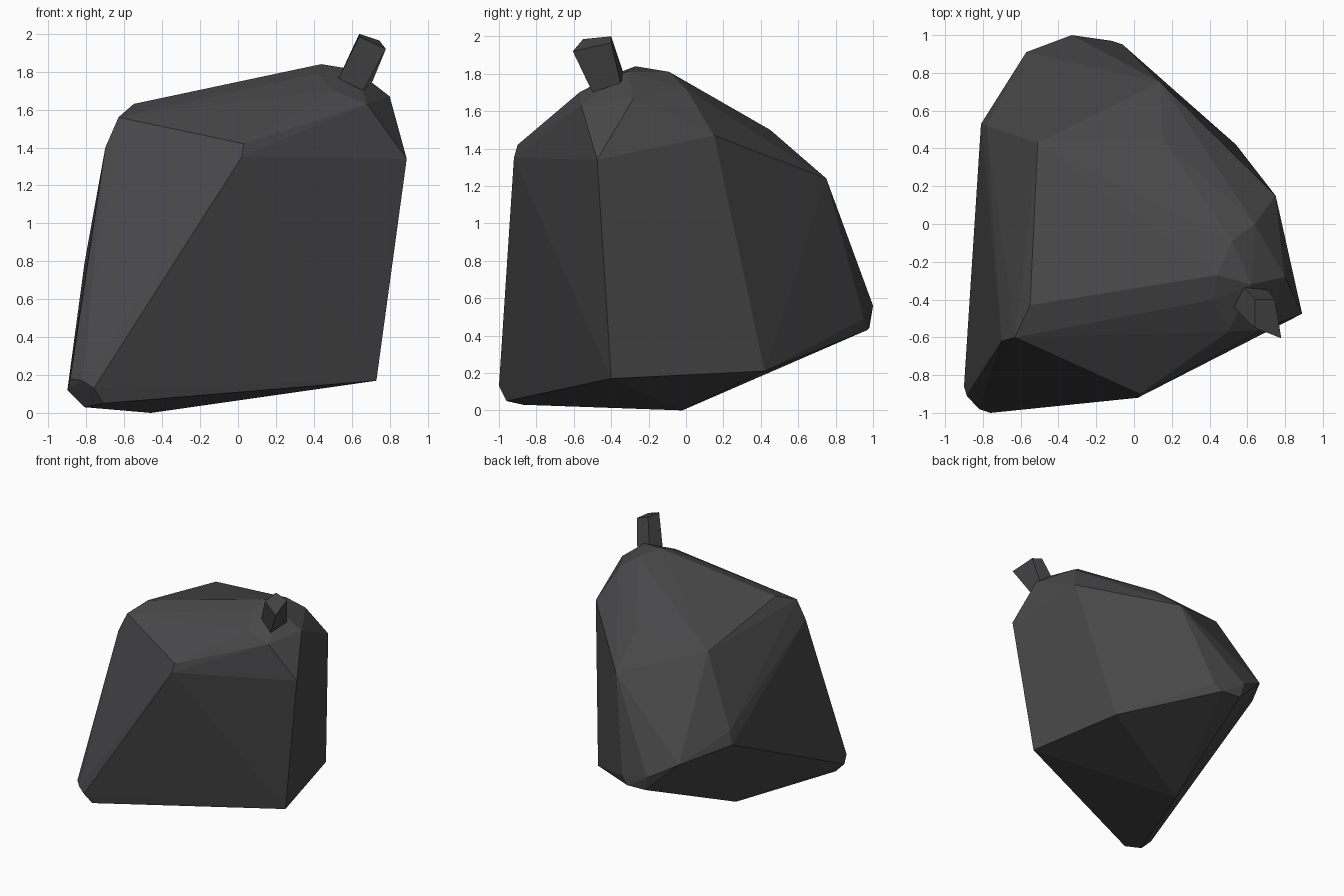
import bpy, bmesh, math

if "Cube" in bpy.data.objects:
    bpy.data.objects.remove(bpy.data.objects["Cube"])

mat = bpy.data.materials.new("dark_stone")
mat.diffuse_color = (0.065, 0.063, 0.066, 1)
mat.use_nodes = True
mat.node_tree.nodes["Principled BSDF"].inputs["Base Color"].default_value = mat.diffuse_color


def finish(name, bm):
    bmesh.ops.recalc_face_normals(bm, faces=bm.faces)
    me = bpy.data.meshes.new(name)
    bm.to_mesh(me)
    bm.free()
    me.materials.append(mat)
    ob = bpy.data.objects.new(name, me)
    bpy.context.collection.objects.link(ob)
    return ob


# Boulder: the worn corners of an irregular block, wrapped in a convex hull
front_foot = [(-.76, -1, .13), (-.71, -.96, .05), (-.81, -.87, .03),
              (-.9, -.86, .12), (-.885, -.91, .18), (-.82, -.98, .17)]
base = [(-.46, -.02, 0), (.73, -.4, .17), (.54, .42, .21)]
back_foot = [(-.33, 1, .56), (-.30, .98, .44), (-.12, .97, .43),
             (-.06, .95, .49), (-.57, .91, .70), (-.81, .53, .79), (-.78, .52, .90)]
shoulders = [(.02, -.92, 1.35), (.03, -.90, 1.42), (.89, -.475, 1.34), (.75, .15, 1.47),
             (.14, .75, 1.24), (.09, .785, 1.13), (.15, .45, 1.5), (-.51, .43, 1.47),
             (-.63, -.60, 1.56), (-.70, -.62, 1.40), (-.55, -.43, 1.63)]
crown = [(.44, -.27, 1.84), (.52, -.09, 1.81), (.42, -.4, 1.79), (.62, -.32, 1.81),
         (.64, 0, 1.72), (.8, -.28, 1.67), (.68, -.56, 1.63), (.5, -.57, 1.7)]

bm = bmesh.new()
for p in front_foot + base + back_foot + shoulders + crown:
    bm.verts.new(p)
res = bmesh.ops.convex_hull(bm, input=bm.verts)
loose = [v for v in bm.verts if not v.link_faces]
bmesh.ops.delete(bm, geom=loose, context='VERTS')
bmesh.ops.dissolve_limit(bm, angle_limit=math.radians(2), verts=bm.verts, edges=bm.edges)
finish("boulder", bm)

# Stem: a short, leaning four-sided stub rooted in the crown
bottom = [(.53, -.44, 1.765), (.58, -.33, 1.79), (.71, -.35, 1.75), (.66, -.50, 1.70)]
top = [(.64, -.55, 1.985), (.64, -.40, 2.0), (.745, -.40, 1.965), (.78, -.605, 1.92)]
bm = bmesh.new()
lo = [bm.verts.new(p) for p in bottom]
hi = [bm.verts.new(p) for p in top]
bm.faces.new(lo)
bm.faces.new(hi)
for i in range(4):
    j = (i + 1) % 4
    bm.faces.new((lo[i], lo[j], hi[j], hi[i]))
finish("stem", bm)
